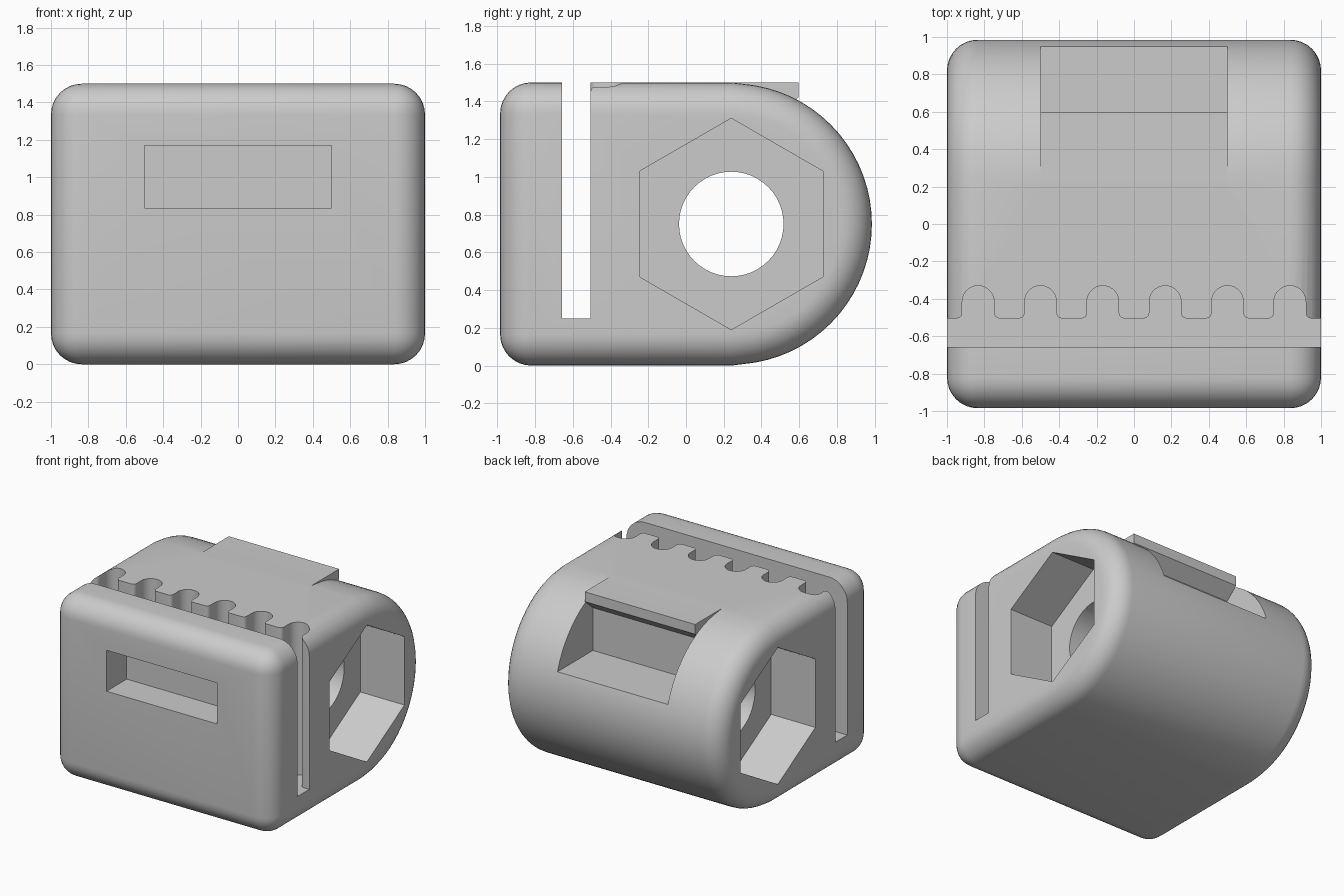
import bpy, bmesh, math

cube = bpy.data.objects.get("Cube")
if cube:
    bpy.data.objects.remove(cube, do_unlink=True)

grey = bpy.data.materials.new("plain_grey")
grey.use_nodes = True
GREY = (0.6, 0.6, 0.6, 1)
grey.diffuse_color = GREY
grey.node_tree.nodes["Principled BSDF"].inputs["Base Color"].default_value = GREY


def prism(name, points, axis, lo, hi):
    """Extrude a flat outline along x (outline in y, z) or z (outline in x, y)."""
    place = (lambda a, b, t: (t, a, b)) if axis == "x" else (lambda a, b, t: (a, b, t))
    bm = bmesh.new()
    base = bm.faces.new([bm.verts.new(place(a, b, lo)) for a, b in points])
    top = bmesh.ops.extrude_face_region(bm, geom=[base])["geom"]
    bmesh.ops.translate(bm, vec=place(0, 0, hi - lo),
                        verts=[v for v in top if isinstance(v, bmesh.types.BMVert)])
    bmesh.ops.recalc_face_normals(bm, faces=bm.faces)
    mesh = bpy.data.meshes.new(name)
    bm.to_mesh(mesh)
    bm.free()
    mesh.materials.append(grey)
    obj = bpy.data.objects.new(name, mesh)
    bpy.context.collection.objects.link(obj)
    return obj


def arc(cx, cy, r, start, end, steps):
    angles = [math.radians(start + (end - start) * i / steps) for i in range(steps + 1)]
    return [(cx + r * math.cos(a), cy + r * math.sin(a)) for a in angles]


def rect(a0, a1, b0, b1):
    return [(a0, b0), (a1, b0), (a1, b1), (a0, b1)]


def apply_modifier(obj, mod):
    bpy.context.view_layer.objects.active = obj
    bpy.ops.object.modifier_apply(modifier=mod.name)


def combine(obj, other, operation="DIFFERENCE"):
    mod = obj.modifiers.new("combine", "BOOLEAN")
    mod.operation, mod.solver, mod.object = operation, "EXACT", other
    apply_modifier(obj, mod)
    bpy.data.objects.remove(other, do_unlink=True)


FRONT, AXIS_Y, AXIS_Z, ROUND = -0.985, 0.24, 0.75, 0.745
TOP = 1.5

# Body: round-backed block with filleted edges
outline = [(FRONT, 0.0)] + arc(AXIS_Y, AXIS_Z, ROUND, -90, 90, 36) + [(FRONT, TOP)]
outline = [(y, 0.0 if z < 0.006 else TOP if z > TOP - 0.006 else z) for y, z in outline]
body = prism("clamp_body", outline, "x", -1, 1)
fillet = body.modifiers.new("fillet", "BEVEL")
fillet.width, fillet.segments = 0.165, 8
fillet.limit_method, fillet.angle_limit = "ANGLE", math.radians(40)
fillet.use_clamp_overlap = False
apply_modifier(body, fillet)

# Tongue over the rear pocket, with a sloped underside
combine(body, prism("tongue", rect(0.2, 0.65, 1.3, TOP), "x", -0.5, 0.5), "UNION")
pocket = [(0.49, 0.98), (1.1, 0.98), (1.1, 1.6), (0.595, 1.6), (0.595, 1.42), (0.49, 1.33)]
combine(body, prism("rear_pocket", pocket, "x", -0.5, 0.5))

# Cross slot with a row of round-ended grooves
WALL, HALF, LIP = -0.505, 0.085, 0.03
slot = [(-1.1, -0.658), (1.1, -0.658), (1.1, WALL)]
for i in reversed(range(6)):
    x = (i - 2.5) / 3
    slot += arc(x + HALF + LIP, WALL + LIP, LIP, -90, -180, 4)
    slot += arc(x, -0.33 - HALF, HALF, 0, 180, 14)
    slot += arc(x - HALF - LIP, WALL + LIP, LIP, 0, -90, 4)
slot.append((-1.1, WALL))
combine(body, prism("grooved_slot", slot, "z", 0.25, 1.7))

# Window in the front face
combine(body, prism("front_window", rect(-0.5, 0.5, -1.2, -0.725), "z", 0.835, 1.17))

# Through hole and hexagonal recesses on both sides
combine(body, prism("bore", arc(AXIS_Y, AXIS_Z, 0.277, 0, 352.5, 47), "x", -1.2, 1.2))
for side in (-1, 1):
    hexagon = arc(AXIS_Y, AXIS_Z, 0.56, 30, 330, 5)
    lo, hi = sorted((0.6 * side, 1.2 * side))
    combine(body, prism("hex_recess", hexagon, "x", lo, hi))

bpy.ops.object.select_all(action="DESELECT")
body.select_set(True)
bpy.context.view_layer.objects.active = body
bpy.ops.object.shade_smooth_by_angle(angle=math.radians(30))
